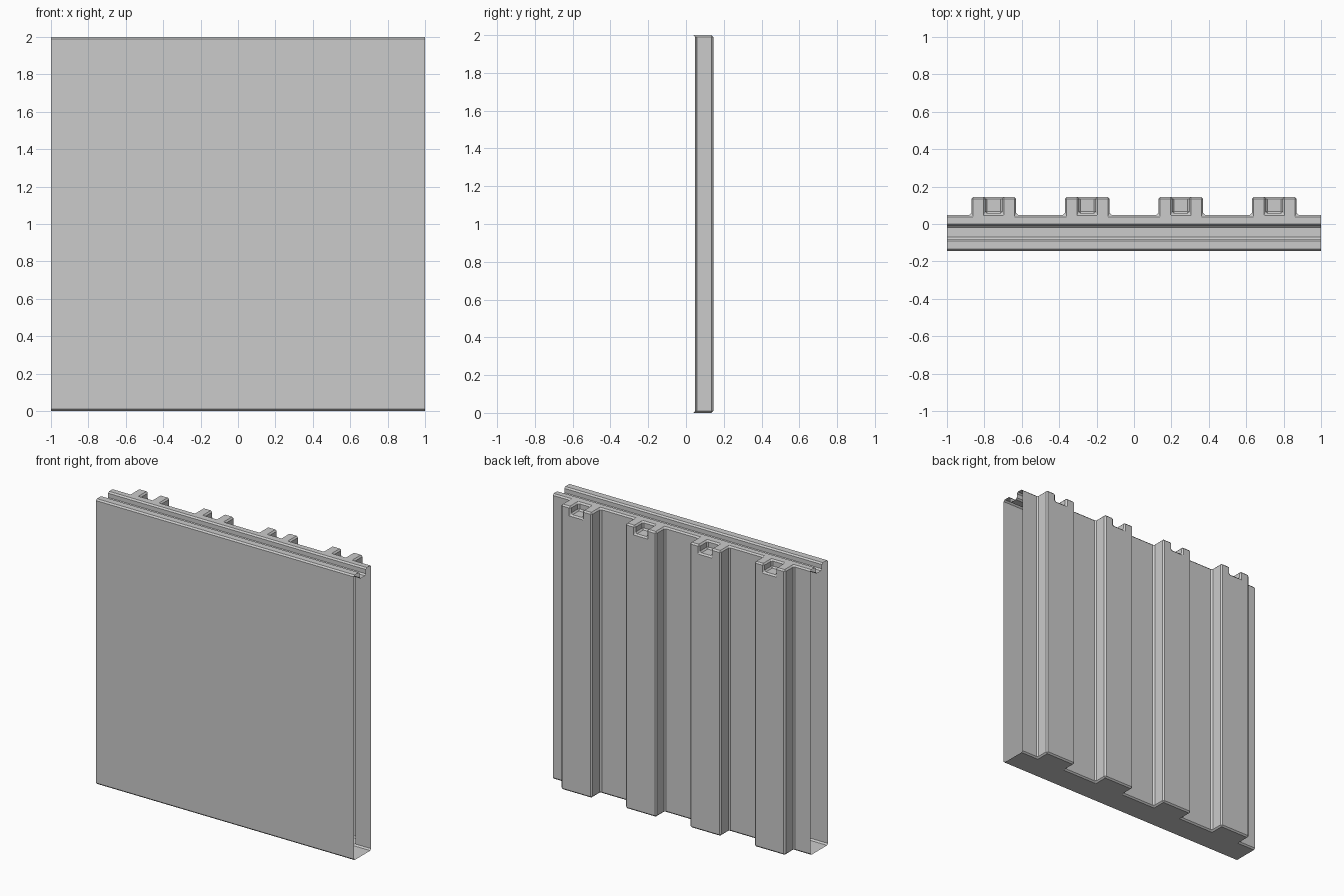
import bpy, bmesh

if "Cube" in bpy.data.objects:
    bpy.data.objects.remove(bpy.data.objects["Cube"])

FRONT, BACK, RIB = -0.145, 0.048, 0.145   # y planes: front sheet, back sheet, rib face
CENTRES = [-0.75, -0.25, 0.25, 0.75]
BEVEL = 0.01


def box(name, x0, x1, y0, y1, z0, z1):
    bm = bmesh.new()
    bmesh.ops.create_cube(bm, size=1)
    for v in bm.verts:
        v.co = ((x0 + x1) / 2 + v.co.x * (x1 - x0),
                (y0 + y1) / 2 + v.co.y * (y1 - y0),
                (z0 + z1) / 2 + v.co.z * (z1 - z0))
    me = bpy.data.meshes.new(name)
    bm.to_mesh(me)
    bm.free()
    ob = bpy.data.objects.new(name, me)
    bpy.context.collection.objects.link(ob)
    ob.hide_render = True
    return ob


# Ribbed plan outline, extruded to full height
outline = [(-1, FRONT), (1, FRONT), (1, BACK)]
for c in reversed(CENTRES):
    outline += [(c + 0.12, BACK), (c + 0.12, RIB), (c - 0.12, RIB), (c - 0.12, BACK)]
outline.append((-1, BACK))
bm = bmesh.new()
base = bm.faces.new([bm.verts.new((x, y, 0)) for x, y in outline])
ext = bmesh.ops.extrude_face_region(bm, geom=[base], use_keep_orig=True)
top = [g for g in ext["geom"] if isinstance(g, bmesh.types.BMVert)]
bmesh.ops.translate(bm, verts=top, vec=(0, 0, 2))
bmesh.ops.recalc_face_normals(bm, faces=bm.faces)
mesh = bpy.data.meshes.new("wall_panel")
bm.to_mesh(mesh)
bm.free()
panel = bpy.data.objects.new("wall_panel", mesh)
bpy.context.collection.objects.link(panel)

# Long groove in the top and a notch at the head of each rib
cutters = [box("groove_cutter", -1.2, 1.2, -0.08, -0.01, 1.95, 2.2)]
for c in CENTRES:
    cutters.append(box("notch_cutter", c - 0.045, c + 0.045, 0.056, 0.3, 1.945, 2.2))
bpy.context.view_layer.objects.active = panel
for cutter in cutters:
    mod = panel.modifiers.new("cut", 'BOOLEAN')
    mod.operation = 'DIFFERENCE'
    mod.solver = 'EXACT'
    mod.object = cutter
    bpy.ops.object.modifier_apply(modifier=mod.name)
    bpy.data.objects.remove(cutter)

# Open the two ends, then chamfer every sharp edge
bm = bmesh.new()
bm.from_mesh(panel.data)
ends = [f for f in bm.faces if abs(f.normal.x) > 0.99 and abs(f.calc_center_median().x) > 0.99]
bmesh.ops.delete(bm, geom=ends, context='FACES')
sharp = [e for e in bm.edges if len(e.link_faces) == 2 and e.calc_face_angle(0) > 0.5]
bmesh.ops.bevel(bm, geom=sharp, offset=BEVEL, offset_type='OFFSET', segments=1,
                profile=0.5, affect='EDGES', clamp_overlap=True)
bm.to_mesh(panel.data)
bm.free()
